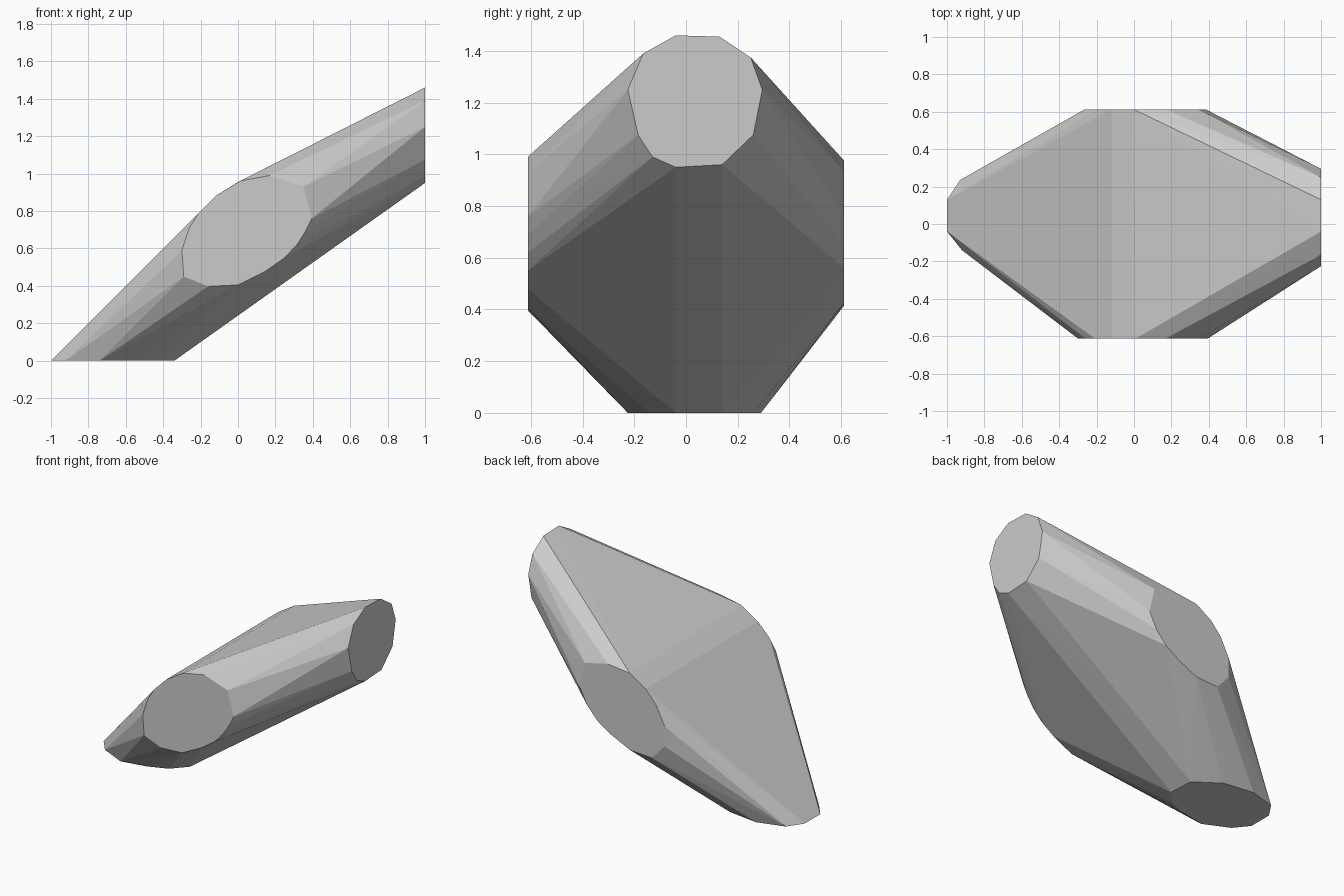
import bpy, bmesh

if "Cube" in bpy.data.objects:
    bpy.data.objects.remove(bpy.data.objects["Cube"])

# Flat end profiles of the four lobes
right_end = [(-.04, 1.46), (.13, 1.455), (.25, 1.375), (.295, 1.25), (.26, 1.075), (.14, .96),
             (-.04, .95), (-.13, .99), (-.185, 1.075), (-.225, 1.25), (-.165, 1.39)]        # y, z
foot_end = [(-1, -.04), (-1, .13), (-.93, .235), (-.74, .29), (-.52, .26), (-.35, .14),
            (-.34, -.04), (-.43, -.14), (-.56, -.19), (-.74, -.225), (-.92, -.14)]          # x, y
front_end = [(-.3, .59), (-.29, .45), (-.16, .397), (0, .405), (.15, .48), (.25, .55), (.315, .62),
             (.36, .69), (.395, .76), (.35, .93), (.17, .99), (.01, .96), (-.12, .88), (-.21, .79),
             (-.26, .71)]                                                                  # x, z
back_end = [(-.265, .66), (-.265, .52), (-.17, .415), (0, .425), (.15, .495), (.25, .56), (.33, .65),
            (.385, .76), (.345, .935), (.17, .975), (0, .955), (-.12, .88), (-.2, .79)]      # x, z

points = [(1, y, z) for y, z in right_end]
points += [(x, y, 0) for x, y in foot_end]
points += [(x, -.612, z) for x, z in front_end]
points += [(x, .612, z) for x, z in back_end]

# Faceted body stretched over the four end profiles
bm = bmesh.new()
for p in points:
    bm.verts.new(p)
result = bmesh.ops.convex_hull(bm, input=bm.verts[:])
loose = [v for v in bm.verts if not v.link_faces]
bmesh.ops.delete(bm, geom=loose, context='VERTS')
bmesh.ops.dissolve_limit(bm, angle_limit=.01, verts=bm.verts[:], edges=bm.edges[:])
bmesh.ops.recalc_face_normals(bm, faces=bm.faces[:])
mesh = bpy.data.meshes.new("faceted_body")
bm.to_mesh(mesh)
bm.free()
body = bpy.data.objects.new("faceted_body", mesh)
bpy.context.collection.objects.link(body)
